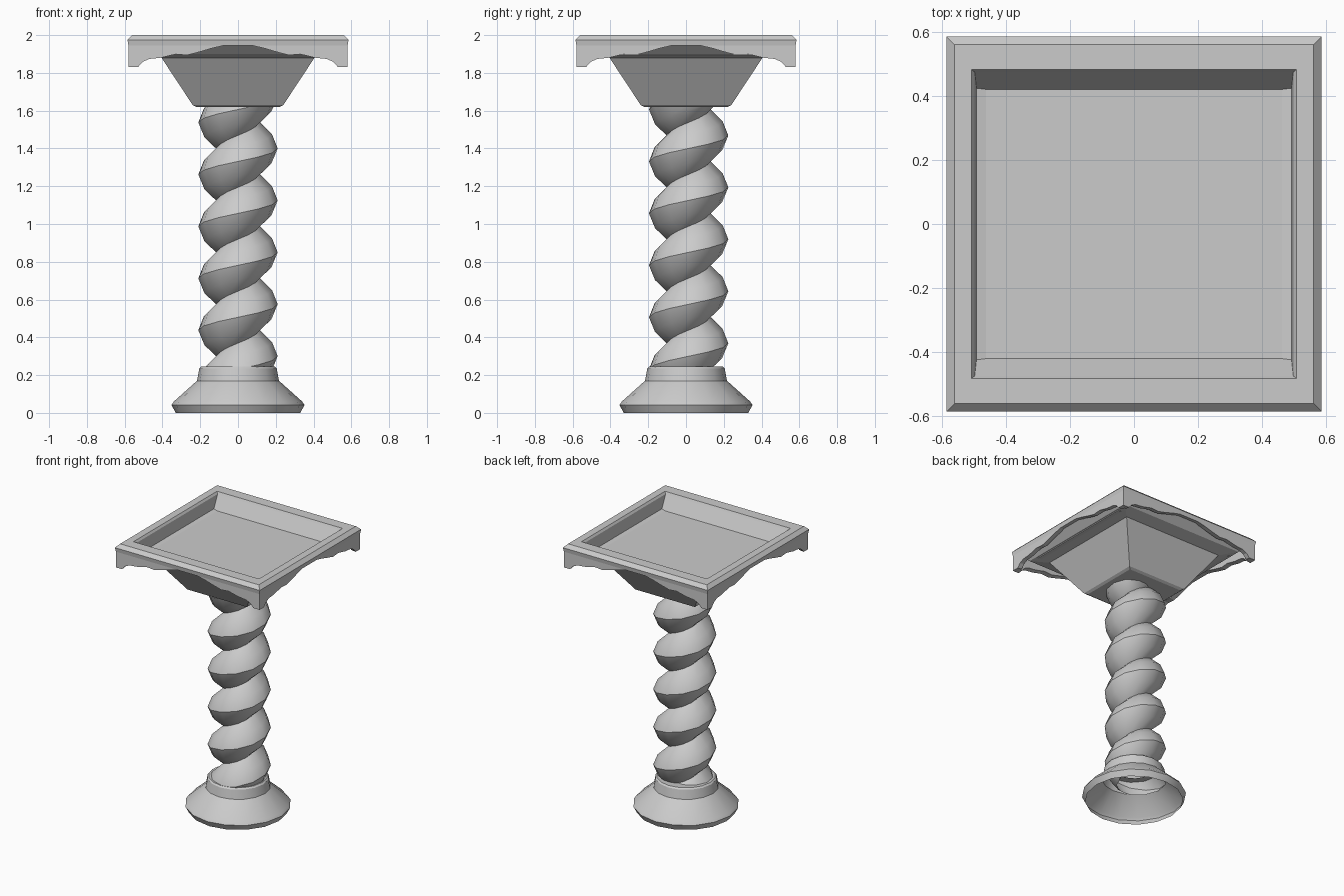
import bpy, bmesh, math
from mathutils import Matrix

if "Cube" in bpy.data.objects:
    bpy.data.objects.remove(bpy.data.objects["Cube"])


def finish(bm, name, smooth=None):
    bmesh.ops.remove_doubles(bm, verts=bm.verts, dist=0.0005)
    bmesh.ops.recalc_face_normals(bm, faces=bm.faces)
    me = bpy.data.meshes.new(name)
    bm.to_mesh(me)
    bm.free()
    ob = bpy.data.objects.new(name, me)
    bpy.context.collection.objects.link(ob)
    if smooth:
        bpy.ops.object.select_all(action='DESELECT')
        ob.select_set(True)
        bpy.context.view_layer.objects.active = ob
        bpy.ops.object.shade_smooth_by_angle(angle=math.radians(smooth))
    return ob


def bridge(bm, rings):
    for a, b in zip(rings, rings[1:]):
        for i in range(len(a)):
            j = (i + 1) % len(a)
            bm.faces.new((a[i], a[j], b[j], b[i]))


def rect_loft(name, sections, cap_first=False, cap_last=False):
    bm = bmesh.new()
    rings = [[bm.verts.new((sx * hx, sy * hy, z))
              for sx, sy in ((-1, -1), (1, -1), (1, 1), (-1, 1))]
             for hx, hy, z in sections]
    bridge(bm, rings)
    if cap_first:
        bm.faces.new(rings[0])
    if cap_last:
        bm.faces.new(rings[-1])
    return finish(bm, name)


# Flared round foot, hollow underneath
bm = bmesh.new()
SIDES = 16
rings = []
for r, z in [(0.33, 0), (0.352, 0.042), (0.34, 0.06), (0.217, 0.17),
             (0.205, 0.235), (0.195, 0.245), (0.12, 0.24)]:
    rings.append([bm.verts.new((r * math.cos(2 * math.pi * k / SIDES),
                                r * math.sin(2 * math.pi * k / SIDES), z))
                  for k in range(SIDES)])
bridge(bm, rings)
finish(bm, "foot", 25)

# Twisted column: one ridge profile swept along a single-start helix
SEG, PITCH = 12, 0.275
profile = [(-0.137, 0.108), (-0.078, 0.178), (0.0, 0.21), (0.075, 0.18)]
bm = bmesh.new()
n = len(profile)
grid = []
for j in range(SEG):
    t = 2 * math.pi * j / SEG
    col = []
    for turn in range(-1, 8):
        for dz, r in profile:
            z = 0.025 + PITCH * (turn + j / SEG) + dz
            col.append(bm.verts.new((r * math.cos(t), r * math.sin(t) + 0.014, z)))
    grid.append(col)
for j in range(SEG):
    nxt, off = (grid[j + 1], 0) if j < SEG - 1 else (grid[0], n)
    for i in range(len(grid[0]) - 1 - off):
        bm.faces.new((grid[j][i], nxt[i + off], nxt[i + 1 + off], grid[j][i + 1]))
for z, d in ((0.14, -1), (1.64, 1)):
    bmesh.ops.bisect_plane(bm, geom=bm.verts[:] + bm.edges[:] + bm.faces[:],
                           plane_co=(0, 0, z), plane_no=(0, 0, d), clear_outer=True)
finish(bm, "twisted_column", 32)

# Square capital flaring out beneath the tray
rect_loft("capital", [(0.222, 0.222, 1.62), (0.24, 0.24, 1.63), (0.405, 0.405, 1.88),
                      (0.5, 0.5, 1.9), (0.555, 0.555, 1.95)], cap_first=True)

# Recessed square tray with bevelled rim
rect_loft("tray", [(0.58, 0.58, 1.945), (0.585, 0.585, 1.975), (0.56, 0.56, 2.0),
                   (0.507, 0.482, 2.0), (0.497, 0.474, 1.985), (0.491, 0.42, 1.892)],
          cap_last=True)

# Scalloped skirt, one half-edge mirrored and repeated on four sides
half = [(0.58, 1.83), (0.53, 1.83), (0.505, 1.858), (0.47, 1.874), (0.41, 1.88),
        (0.33, 1.899), (0.27, 1.894), (0.2, 1.912), (0.14, 1.93), (0.08, 1.944)]
edge = [(-x, z) for x, z in half] + half[::-1]
bm = bmesh.new()
for k in range(4):
    rot = Matrix.Rotation(k * math.pi / 2, 3, 'Z')
    rows = []
    for x, z in edge:
        xi = max(-0.545, min(0.545, x))
        pts = [(x, -0.58, 1.95), (x, -0.58, z), (xi, -0.545, z + 0.004), (xi, -0.545, 1.952)]
        rows.append([bm.verts.new(p) for p in pts])
        for v in rows[-1]:
            v.co = rot @ v.co
    for a, b in zip(rows, rows[1:]):
        for i in range(3):
            bm.faces.new((a[i], b[i], b[i + 1], a[i + 1]))
finish(bm, "scalloped_skirt")
